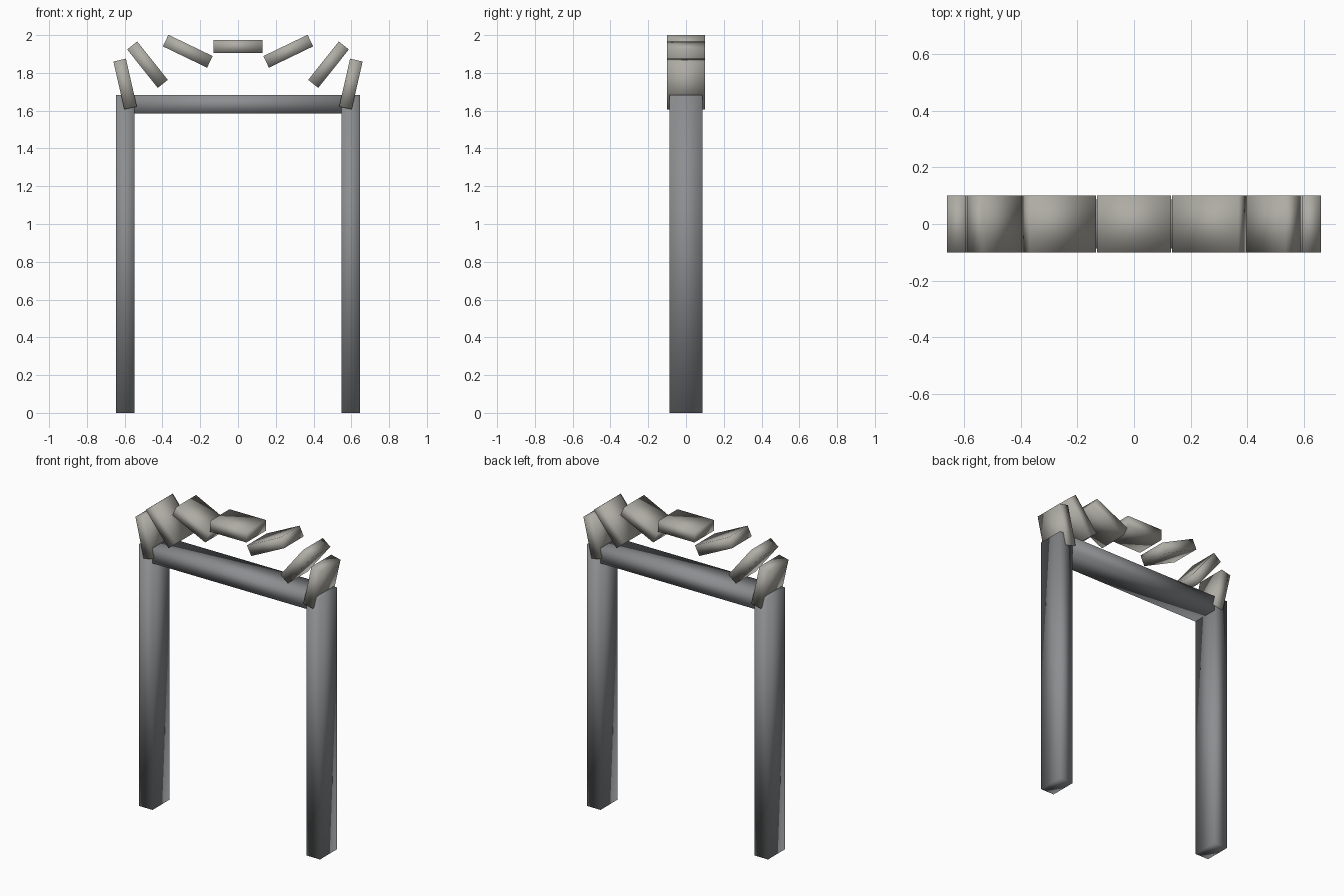
import bpy
import math

cube = bpy.data.objects.get("Cube")
if cube:
    bpy.data.objects.remove(cube, do_unlink=True)


def make_material(name, color):
    mat = bpy.data.materials.new(name)
    mat.use_nodes = True
    mat.diffuse_color = (*color, 1)
    mat.node_tree.nodes["Principled BSDF"].inputs["Base Color"].default_value = (*color, 1)
    return mat


dark_stone = make_material("dark grey stone", (0.26, 0.27, 0.28))
pale_stone = make_material("pale warm stone", (0.42, 0.41, 0.37))


def block(name, center, size, mat, tilt=0.0):
    """Soft-shaded box, tilted in the plane of the gateway."""
    bpy.ops.mesh.primitive_cube_add(size=1, location=center, rotation=(0, -tilt, 0))
    obj = bpy.context.object
    obj.name = name
    obj.scale = size
    bpy.ops.object.transform_apply(location=False, rotation=False, scale=True)
    bpy.ops.object.shade_smooth()
    obj.data.materials.append(mat)
    return obj


# Upright posts and the lintel between them
POST_X, POST_W, DEPTH, HEIGHT = 0.596, 0.098, 0.175, 1.683
for side, x in (("left", POST_X), ("right", -POST_X)):
    block(f"{side}_post", (x, 0, HEIGHT / 2), (POST_W, DEPTH, HEIGHT), dark_stone)
block("lintel", (0, 0, HEIGHT - POST_W / 2), (2 * POST_X, DEPTH - 0.001, POST_W - 0.001), dark_stone)

# Loose arch stones, spaced on a flattened arc and tipped up at their outer ends
STEP = math.pi / 7
for i in range(-3, 4):
    angle = i * STEP
    x = 0.613 * math.sin(angle)
    z = 1.94 - 0.256 * (1 - math.cos(angle))
    block(f"arch_stone_{i + 4}", (x, 0, z), (0.26, 0.2, 0.068), pale_stone, angle)
